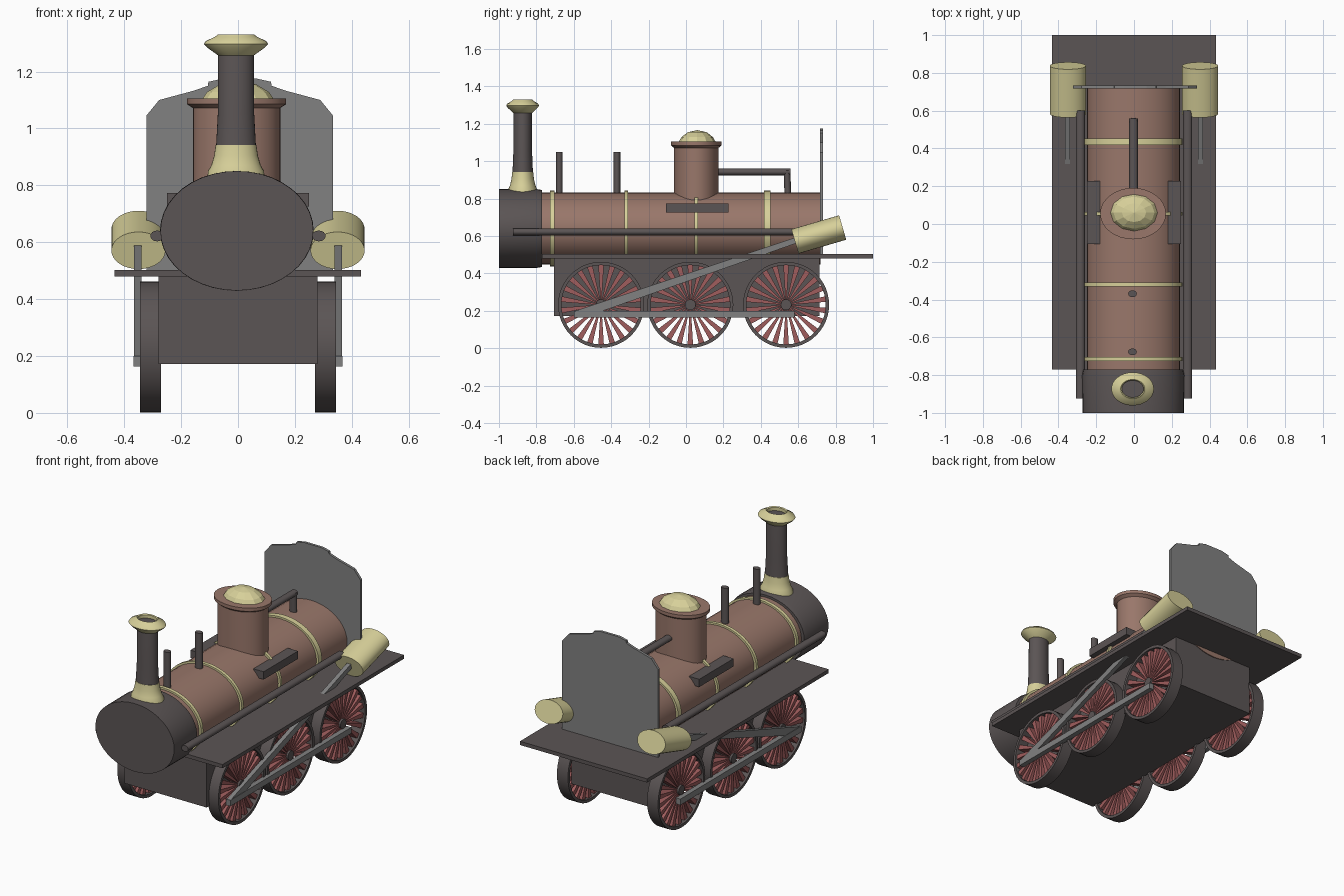
import bpy, bmesh, math
from mathutils import Vector, Matrix

if "Cube" in bpy.data.objects:
    bpy.data.objects.remove(bpy.data.objects["Cube"])

SX = 1.28  # round boiler parts are stretched sideways


def mat(name, c):
    m = bpy.data.materials.new(name)
    m.diffuse_color = (*c, 1)
    m.use_nodes = True
    m.node_tree.nodes["Principled BSDF"].inputs["Base Color"].default_value = m.diffuse_color
    return m


BROWN = mat("brown boiler", (.32, .185, .145))
DARK = mat("dark iron", (.105, .09, .09))
GOLD = mat("pale brass", (.68, .63, .32))
GREY = mat("steel grey", (.22, .22, .22))
RED = mat("dull red", (.35, .11, .11))


def finish(name, bm, m, smooth=True):
    bmesh.ops.remove_doubles(bm, verts=bm.verts, dist=1e-5)
    bmesh.ops.recalc_face_normals(bm, faces=bm.faces)
    me = bpy.data.meshes.new(name)
    bm.to_mesh(me)
    bm.free()
    me.materials.append(m)
    if smooth:
        me.shade_smooth()
        me.set_sharp_from_angle(angle=math.radians(35))
    ob = bpy.data.objects.new(name, me)
    bpy.context.collection.objects.link(ob)
    return ob


def lathe(name, prof, origin, axis, m, sx=SX, n=32, smooth=True, closed=False):
    """Revolve (radius, distance) points about an axis, then widen in x."""
    bm = bmesh.new()
    q = Vector(axis).normalized().to_track_quat('Z', 'Y')
    rings = []
    for r, t in prof:
        ring = []
        for i in range(n):
            a = 2 * math.pi * i / n
            p = q @ Vector((r * math.cos(a), r * math.sin(a), t))
            ring.append(bm.verts.new((origin[0] + p.x * sx, origin[1] + p.y, origin[2] + p.z)))
        rings.append(ring)
    pairs = list(zip(rings, rings[1:]))
    if closed:
        pairs.append((rings[-1], rings[0]))
    for a, b in pairs:
        for i in range(n):
            j = (i + 1) % n
            bm.faces.new((a[i], a[j], b[j], b[i]))
    return finish(name, bm, m, smooth)


def rod(name, a, b, r, m, sx=SX, n=16):
    a, b = Vector(a), Vector(b)
    L = (b - a).length
    return lathe(name, [(0, 0), (r, 0), (r, L), (0, L)], a, b - a, m, sx, n)


def box(name, x, y, z, m):
    bm = bmesh.new()
    bmesh.ops.create_cube(bm, size=1)
    for v in bm.verts:
        v.co = [(p[0] + p[1]) / 2 + c * (p[1] - p[0]) for p, c in zip((x, y, z), v.co)]
    return finish(name, bm, m, False)


def plate(name, pts, axis, lo, hi, m):
    """Extrude an outline: axis 'x' takes (y, z) points, axis 'y' takes (x, z)."""
    bm = bmesh.new()
    co = lambda p, d: (d, *p) if axis == 'x' else (p[0], d, p[1])
    a = [bm.verts.new(co(p, lo)) for p in pts]
    b = [bm.verts.new(co(p, hi)) for p in pts]
    bm.faces.new(a)
    bm.faces.new(b[::-1])
    for i in range(len(pts)):
        j = (i + 1) % len(pts)
        bm.faces.new((a[i], a[j], b[j], b[i]))
    return finish(name, bm, m, False)


Y, Z = (0, 1, 0), (0, 0, 1)

# boiler, brass bands and smokebox
lathe("boiler", [(0, -.78), (.192, -.78), (.192, .72), (0, .72)], (-.003, 0, .64), Y, BROWN, n=40)
for i, (y, w) in enumerate([(-.715, .011), (-.32, .01), (.055, .009), (.435, .017)]):
    lathe(f"boiler_band_{i}", [(.185, -w), (.203, -w), (.203, w), (.185, w)],
          (-.003, y, .64), Y, GOLD, n=40, closed=True)
lathe("smokebox", [(0, -1), (.21, -1), (.211, -.8), (.206, -.77), (0, -.77)],
      (-.004, 0, .64), Y, DARK, n=40)

# chimney
C = (-.007, -.873, 0)
lathe("chimney_base", [(.08, .8), (.077, .85), (.068, .87), (.06, .905), (.056, .942), (.045, .942)],
      C, Z, GOLD)
lathe("chimney_pipe", [(.055, .93), (.05, 1.05), (.049, 1.27), (.046, 1.305), (0, 1.305)], C, Z, DARK)
lathe("chimney_cap", [(.047, 1.255), (.055, 1.262), (.08, 1.285), (.088, 1.297), (.083, 1.307),
                      (.058, 1.322), (.05, 1.33), (.045, 1.325), (.045, 1.3)], C, Z, GOLD)

# steam dome
D = (-.005, .055, 0)
lathe("steam_dome", [(0, .72), (.12, .72), (.12, 1.078)], D, Z, BROWN)
lathe("dome_lip", [(.118, 1.07), (.136, 1.085), (.136, 1.105), (0, 1.105)], D, Z, BROWN)
lathe("dome_cap", [(.1, 1.1), (.085, 1.128), (.05, 1.155), (0, 1.166)], (0, .06, 0), Z, GOLD,
      n=12, smooth=False)

# steam pipe and boiler stand pipes
rod("steam_pipe_level", (-.003, .14, .942), (-.003, .558, .942), .018, DARK)
rod("steam_pipe_drop", (-.003, .54, .95), (-.003, .546, .78), .018, DARK)
for i, y in enumerate((-.677, -.369)):
    rod(f"stand_pipe_{i}", (-.008, y, .8), (-.008, y, 1.05), .018, DARK)

# cab front sheet
half = [(.328, .5), (.328, 1.045), (.283, 1.1), (.16, 1.133), (.112, 1.15), (.11, 1.164), (.06, 1.175)]
plate("cab_sheet", [(x + .006, z) for x, z in half] + [(.006 - x, z) for x, z in half[::-1]],
      'y', .717, .733, GREY)

# running board and frame
box("running_board", (-.435, .433), (-.77, 1), (.48, .503), DARK)
box("frame", (-.28, .28), (-.705, .715), (.172, .49), DARK)


def wheel(name, x0, x1, y):
    c = (0, y, .232)
    lathe(name + "_tire", [(.23, x0), (.23, x1), (.212, x1), (.212, x0)], c, (1, 0, 0), DARK,
          1, 48, closed=True)
    lathe(name + "_hub", [(0, x0), (.029, x0), (.029, x1), (0, x1)], c, (1, 0, 0), DARK, 1, 16)
    bm = bmesh.new()
    xa, xb = x0 + .012, x1 - .012
    for k in range(22):  # wedge spokes
        rot = Matrix.Translation(c) @ Matrix.Rotation(2 * math.pi * k / 22, 4, 'X')
        f = [[bm.verts.new(rot @ Vector((x, w, r))) for w, r in
              ((-.003, .026), (.003, .026), (.015, .216), (-.015, .216))] for x in (xa, xb)]
        bm.faces.new(f[0])
        bm.faces.new(f[1][::-1])
        for i in range(4):
            j = (i + 1) % 4
            bm.faces.new((f[0][i], f[0][j], f[1][j], f[1][i]))
    finish(name + "_spokes", bm, RED, False)


# parts on both sides
tilt = Vector((0, .96, .28)).normalized()
for s, side in ((-1, "left"), (1, "right")):
    for i, y in enumerate((-.454, .023, .535)):
        a, b = sorted((s * .27, s * .345))
        wheel(f"{side}_wheel_{i}", a, b, y)
    a, b = sorted((s * .337, s * .368))
    box(side + "_coupling_rod", (a, b), (-.6, .58), (.163, .2), GREY)
    plate(side + "_drive_rod", [(-.6, .175), (-.59, .2), (.6, .597), (.61, .568), (-.5, .18)],
          'x', a + .002, b - .002, GREY)
    mid = Vector((s * .35, .71, .608))
    rod(side + "_cylinder", mid - tilt * .133, mid + tilt * .133, .068, GOLD, 1.4, 32)
    rod(side + "_side_pipe", (s * .284, -.925, .622), (s * .284, .6, .622), .019, DARK)
    a, b = sorted((s * .18, s * .25))
    box(side + "_boiler_block", (a, b), (-.107, .228), (.725, .773), DARK)
